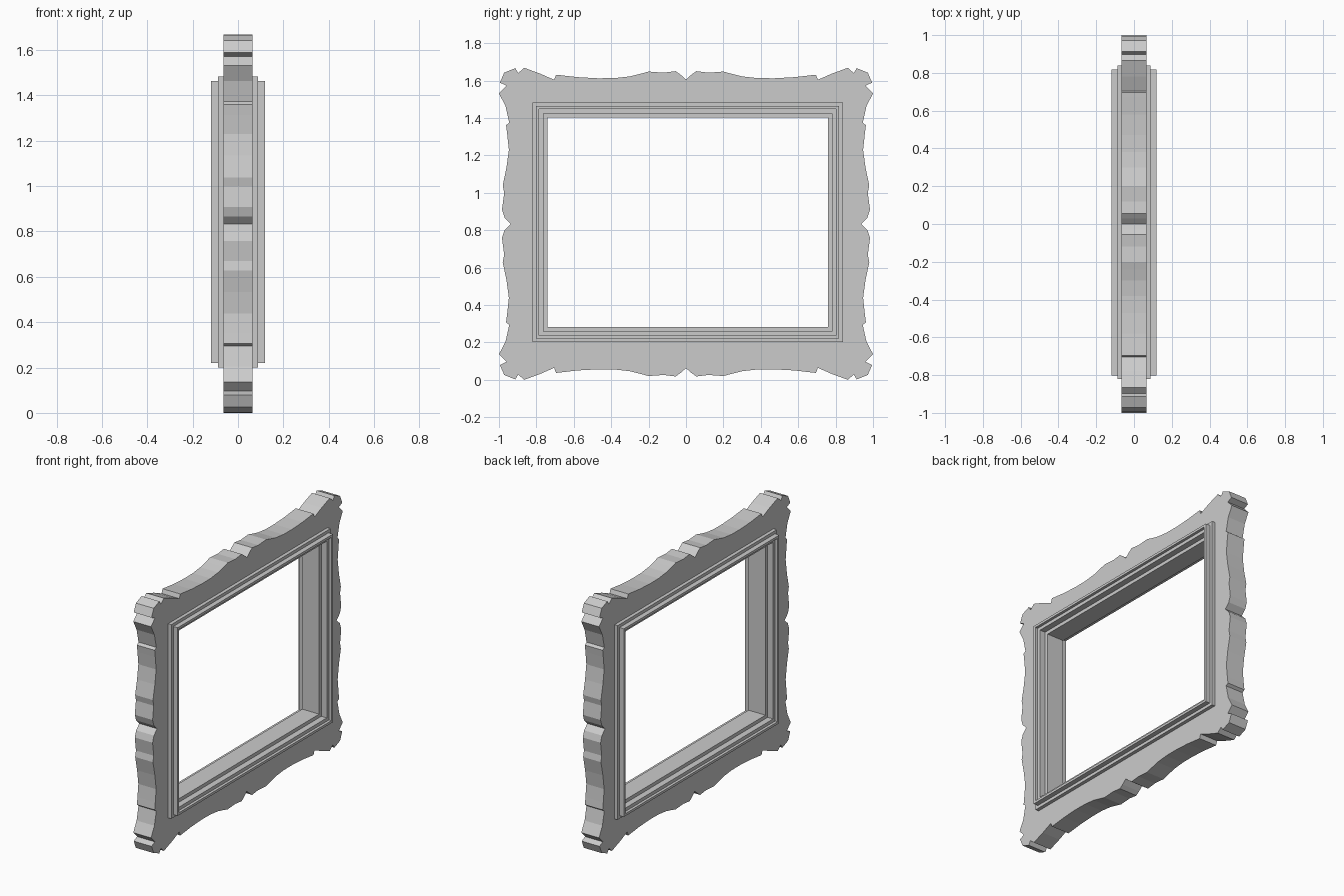
import bpy, bmesh

if "Cube" in bpy.data.objects:
    bpy.data.objects.remove(bpy.data.objects["Cube"])

ZC = 0.834                      # mid height of the carved body
MY, MZ = 0.009, 0.842           # centre of the inner moulding
HY, HZ = 0.83, 0.641            # half size of the inner moulding

# One quarter of the scalloped outline, top centre round to side centre (y, z from centre)
quarter = [(0, .772), (.03, .798), (.055, .816), (.12, .808), (.2, .814), (.24, .803),
           (.3, .788), (.38, .779), (.47, .778), (.58, .784), (.675, .795), (.695, .797),
           (.705, .77), (.78, .803), (.865, .834), (.897, .806), (.913, .832),
           (.972, .808), (.995, .755), (.96, .738), (1.0, .697), (.965, .63), (.945, .54),
           (.962, .527), (.956, .48), (.947, .395), (.96, .3), (.98, .205), (.972, .165),
           (.984, .075), (.97, .033), (.937, 0)]


def add_object(name, bm):
    bmesh.ops.recalc_face_normals(bm, faces=bm.faces)
    mesh = bpy.data.meshes.new(name)
    bm.to_mesh(mesh)
    bm.free()
    obj = bpy.data.objects.new(name, mesh)
    bpy.context.collection.objects.link(obj)
    return obj


def rectangle(inset):
    y, z = HY - inset, HZ - inset
    return [(MY + a * y, MZ + b * z) for a, b in ((1, 1), (1, -1), (-1, -1), (-1, 1))]


# Carved body: outline with a rectangular hole, extruded through its thickness
right = quarter + [(y, -z) for y, z in quarter[-2::-1]]
outline = right + [(-y, z) for y, z in right[-2:0:-1]]
outline = [(y, z + ZC) for y, z in outline]
bm = bmesh.new()
edges = []
for loop in (outline, rectangle(0.04)):
    vs = [bm.verts.new((-0.065, y, z)) for y, z in loop]
    edges += [bm.edges.new((vs[i - 1], vs[i])) for i in range(len(vs))]
bmesh.ops.triangle_fill(bm, edges=edges, use_beauty=True, use_dissolve=False)
ext = bmesh.ops.extrude_face_region(bm, geom=bm.faces[:], use_keep_orig=True)
bmesh.ops.translate(bm, vec=(0.13, 0, 0),
                    verts=[g for g in ext["geom"] if isinstance(g, bmesh.types.BMVert)])
add_object("carved_body", bm)

# Stepped moulding on both faces: (inset, x) profile swept round the rectangle
half = [(0, .088), (.02, .088), (.02, .12), (.036, .12), (.036, .102),
        (.058, .102), (.058, .062), (.081, .062)]
profile = half + [(i, -x) for i, x in reversed(half)]
bm = bmesh.new()
rings = [[bm.verts.new((x, y, z)) for y, z in rectangle(i)] for i, x in profile]
for n in range(len(rings)):
    a, b = rings[n - 1], rings[n]
    for k in range(4):
        bm.faces.new((a[k - 1], a[k], b[k], b[k - 1]))
add_object("inner_moulding", bm)
